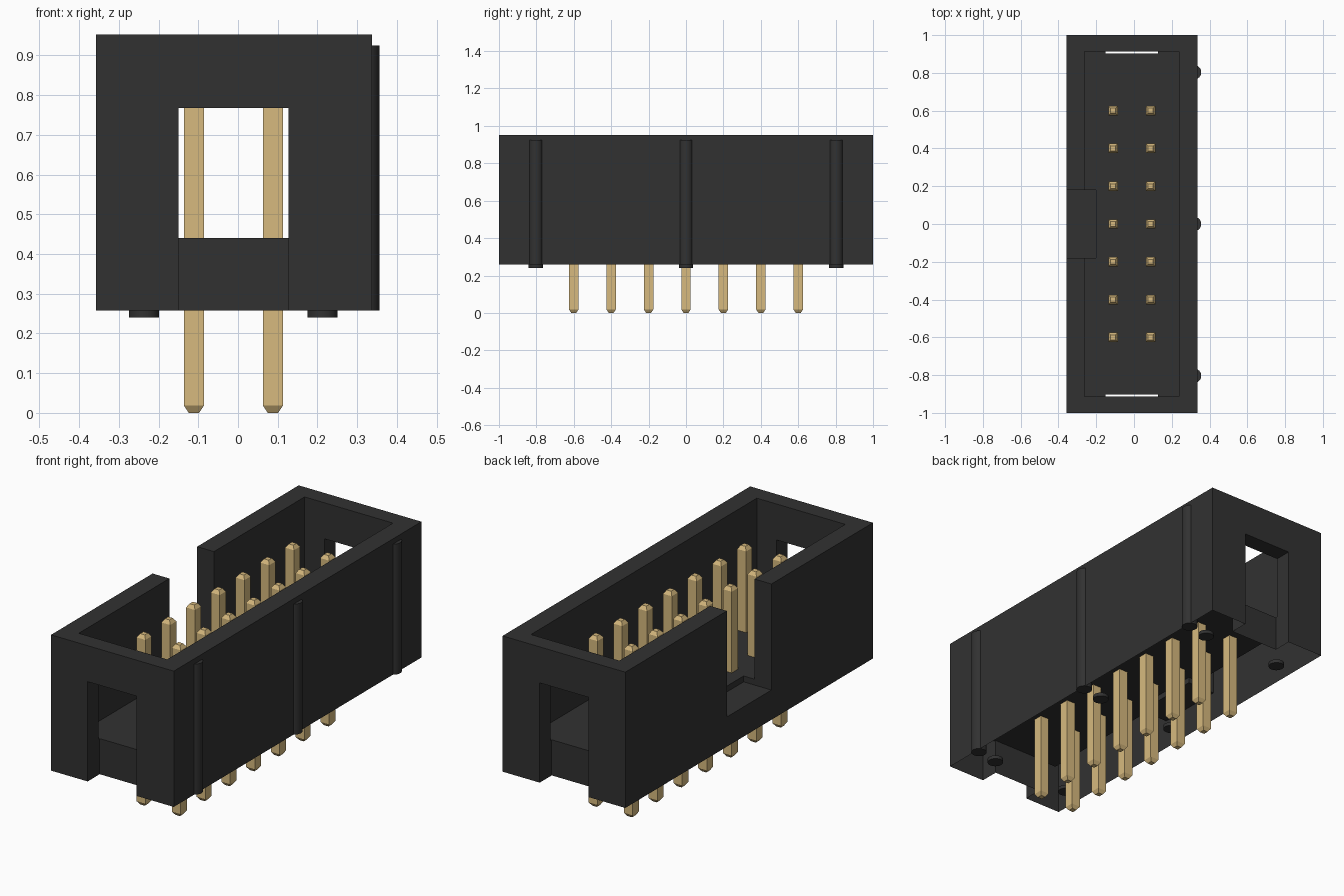
import bpy
import bmesh
from mathutils import Matrix

cube = bpy.data.objects.get("Cube")
if cube:
    bpy.data.objects.remove(cube, do_unlink=True)


def make_material(name, color):
    mat = bpy.data.materials.new(name)
    mat.use_nodes = True
    mat.diffuse_color = color
    bsdf = next(n for n in mat.node_tree.nodes if n.type == 'BSDF_PRINCIPLED')
    bsdf.inputs["Base Color"].default_value = color
    bsdf.inputs["Roughness"].default_value = 0.6
    return mat


black = make_material("black_plastic", (0.031, 0.031, 0.031, 1))
gold = make_material("gold_metal", (0.68, 0.49, 0.21, 1))


def finish(name, bm, mat):
    mesh = bpy.data.meshes.new(name)
    bm.to_mesh(mesh)
    bm.free()
    obj = bpy.data.objects.new(name, mesh)
    bpy.context.collection.objects.link(obj)
    mesh.materials.append(mat)
    return obj


def box(name, x, y, z, mat=black):
    bm = bmesh.new()
    bmesh.ops.create_cube(bm, size=1)
    for v in bm.verts:
        for axis, (low, high) in enumerate((x, y, z)):
            v.co[axis] = low if v.co[axis] < 0 else high
    return finish(name, bm, mat)


def cylinder(name, x, y, z, radius):
    bm = bmesh.new()
    bmesh.ops.create_cone(bm, cap_ends=True, segments=32, radius1=radius, radius2=radius,
                          depth=z[1] - z[0],
                          matrix=Matrix.Translation((x, y, sum(z) / 2)))
    obj = finish(name, bm, black)
    for poly in obj.data.polygons:
        poly.use_smooth = abs(poly.normal.z) < 0.5
    for edge in obj.data.edges:
        a, b = (obj.data.vertices[i].co.z for i in edge.vertices)
        edge.use_edge_sharp = abs(a - b) < 0.001
    return obj


# Housing with pin cavity, end windows and key slot
BOTTOM, TOP, FLOOR = 0.258, 0.952, 0.44
housing = box("housing", (-0.357, 0.337), (-1, 1), (BOTTOM, TOP))
cutters = [
    box("cavity_cutter", (-0.262, 0.238), (-0.912, 0.912), (FLOOR, 1.2)),
    box("front_window_cutter", (-0.15, 0.127), (-1.2, -0.903), (0, 0.768)),
    box("back_window_cutter", (-0.15, 0.127), (0.903, 1.2), (0, 0.768)),
    box("key_slot_cutter", (-0.6, -0.2), (-0.18, 0.18), (0.41, 1.2)),
]
bpy.context.view_layer.objects.active = housing
for cutter in cutters:
    cutter.hide_render = True
    mod = housing.modifiers.new("cut", 'BOOLEAN')
    mod.operation = 'DIFFERENCE'
    mod.solver = 'EXACT'
    mod.object = cutter
    bpy.ops.object.modifier_apply(modifier=mod.name)
    bpy.data.objects.remove(cutter, do_unlink=True)

# The housing is a hollow shell, open underneath
bm = bmesh.new()
bm.from_mesh(housing.data)
under = [f for f in bm.faces if all(abs(v.co.z - BOTTOM) < 0.001 for v in f.verts)]
bmesh.ops.delete(bm, geom=under, context='FACES')
bm.to_mesh(housing.data)
bm.free()

# Side ribs and standoff feet
for y in (-0.803, 0, 0.803):
    cylinder("side_rib", 0.318, y, (BOTTOM, 0.925), 0.038)
    for x in (-0.237, 0.213):
        cylinder("foot", x, y, (0.24, BOTTOM), 0.038)


# Square pins with tapered tips
def pin(x, y):
    bm = bmesh.new()
    rings = []
    for z, half in ((0, 0.013), (0.018, 0.025), (0.855, 0.025), (0.873, 0.013)):
        rings.append([bm.verts.new((x + sx * half, y + sy * half, z))
                      for sx, sy in ((-1, -1), (1, -1), (1, 1), (-1, 1))])
    for low, high in zip(rings, rings[1:]):
        for i in range(4):
            j = (i + 1) % 4
            bm.faces.new((low[i], low[j], high[j], high[i]))
    bm.faces.new(rings[0][::-1])
    bm.faces.new(rings[-1])
    return finish("pin", bm, gold)


for row in range(7):
    for x in (-0.111, 0.088):
        pin(x, (row - 3) * 0.2)
